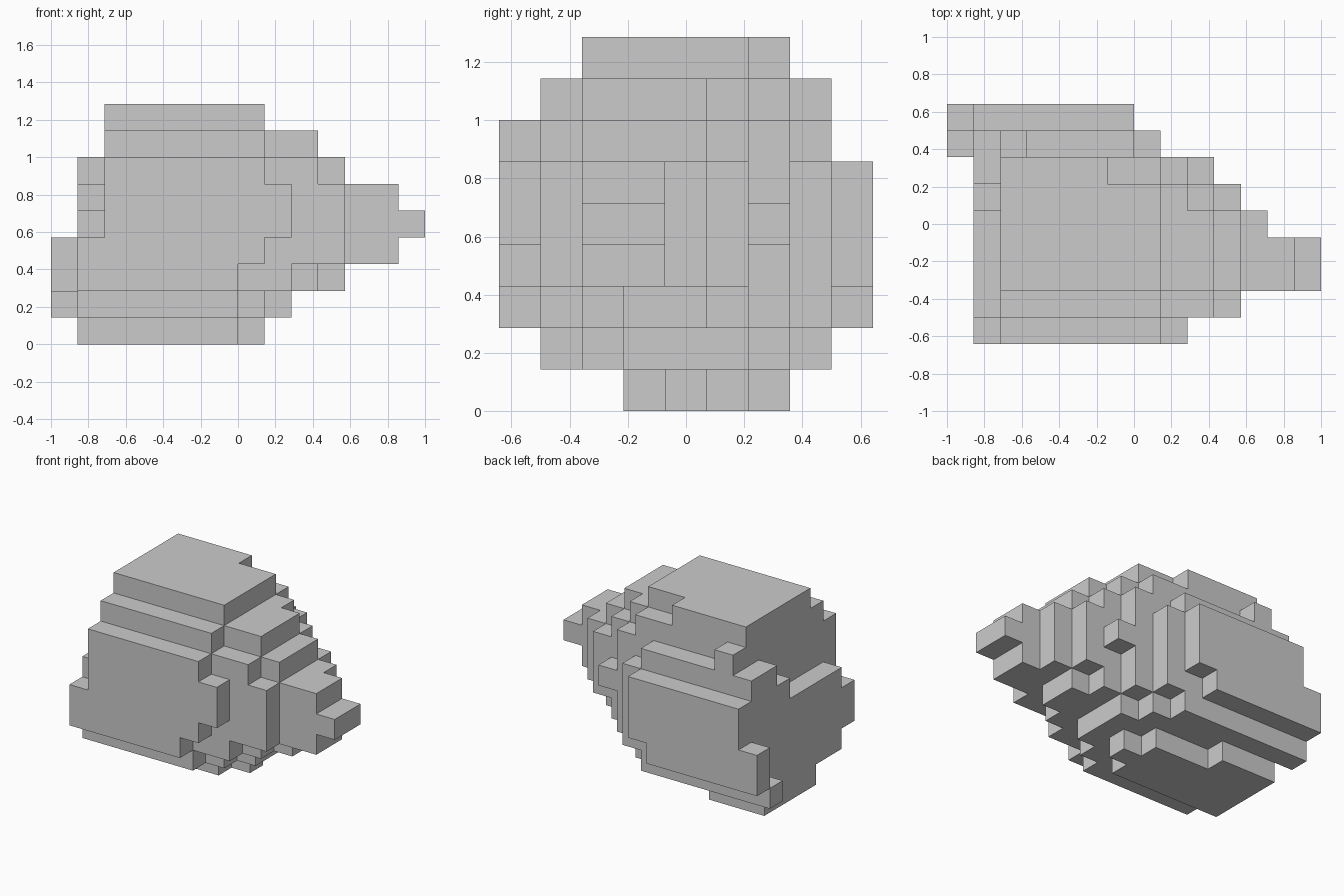
import bpy, bmesh, math
from mathutils import Vector

if "Cube" in bpy.data.objects:
    bpy.data.objects.remove(bpy.data.objects["Cube"])

U = 1 / 7  # edge of one block

# Each layer (bottom to top): where the row of blocks ends in x, for rows front to back
ENDS = [
    (0, 0, 0, 7, 8, 7, 4, 0, 0),
    (0, 7, 8, 9, 9, 9, 8, 7, 0),
    (7, 9, 10, 11, 11, 10, 9, 8, 6),
    (8, 11, 13, 13, 12, 11, 9, 8, 7),
    (9, 11, 14, 14, 12, 11, 10, 8, 7),
    (9, 11, 13, 13, 12, 11, 9, 8, 7),
    (8, 10, 11, 11, 11, 10, 9, 7, 0),
    (0, 8, 10, 10, 10, 9, 8, 3, 0),
    (0, 0, 8, 8, 8, 8, 6, 0, 0),
]
# Height up to which the flat left side is one block thicker, per row
SIDE_HEIGHT = (4, 5, 5, 5, 5, 6, 7, 7, 6)
# Rows carrying the small outer corner ledge, as (row, layer)
LEDGE = {(7, 1), (8, 2), (8, 3)}


def row_start(j, k):
    if (j, k) in LEDGE:
        return 0
    return 1 if k < SIDE_HEIGHT[j] else 2


cells = {(i, j, k)
         for k, layer in enumerate(ENDS)
         for j, end in enumerate(layer)
         for i in range(row_start(j, k), end)}

# Outer skin of the stepped body
bm = bmesh.new()
corners = {}


def corner(p):
    if p not in corners:
        corners[p] = bm.verts.new(((p[0] - 7) * U, (p[1] - 4.5) * U, p[2] * U))
    return corners[p]


for c in sorted(cells):
    for axis in range(3):
        b, d = (axis + 1) % 3, (axis + 2) % 3
        for side in (0, 1):
            near = list(c)
            near[axis] += 2 * side - 1
            if tuple(near) in cells:
                continue
            loop = []
            for s, t in ((0, 0), (1, 0), (1, 1), (0, 1)):
                p = list(c)
                p[axis] += side
                p[b] += s
                p[d] += t
                loop.append(corner(tuple(p)))
            bm.faces.new(loop if side else loop[::-1])

# Merge coplanar squares into large flat faces
bmesh.ops.dissolve_limit(bm, angle_limit=math.radians(1),
                         verts=bm.verts[:], edges=bm.edges[:])

mesh = bpy.data.meshes.new("stepped_body")
bm.to_mesh(mesh)
bm.free()
body = bpy.data.objects.new("stepped_body", mesh)
bpy.context.collection.objects.link(body)
